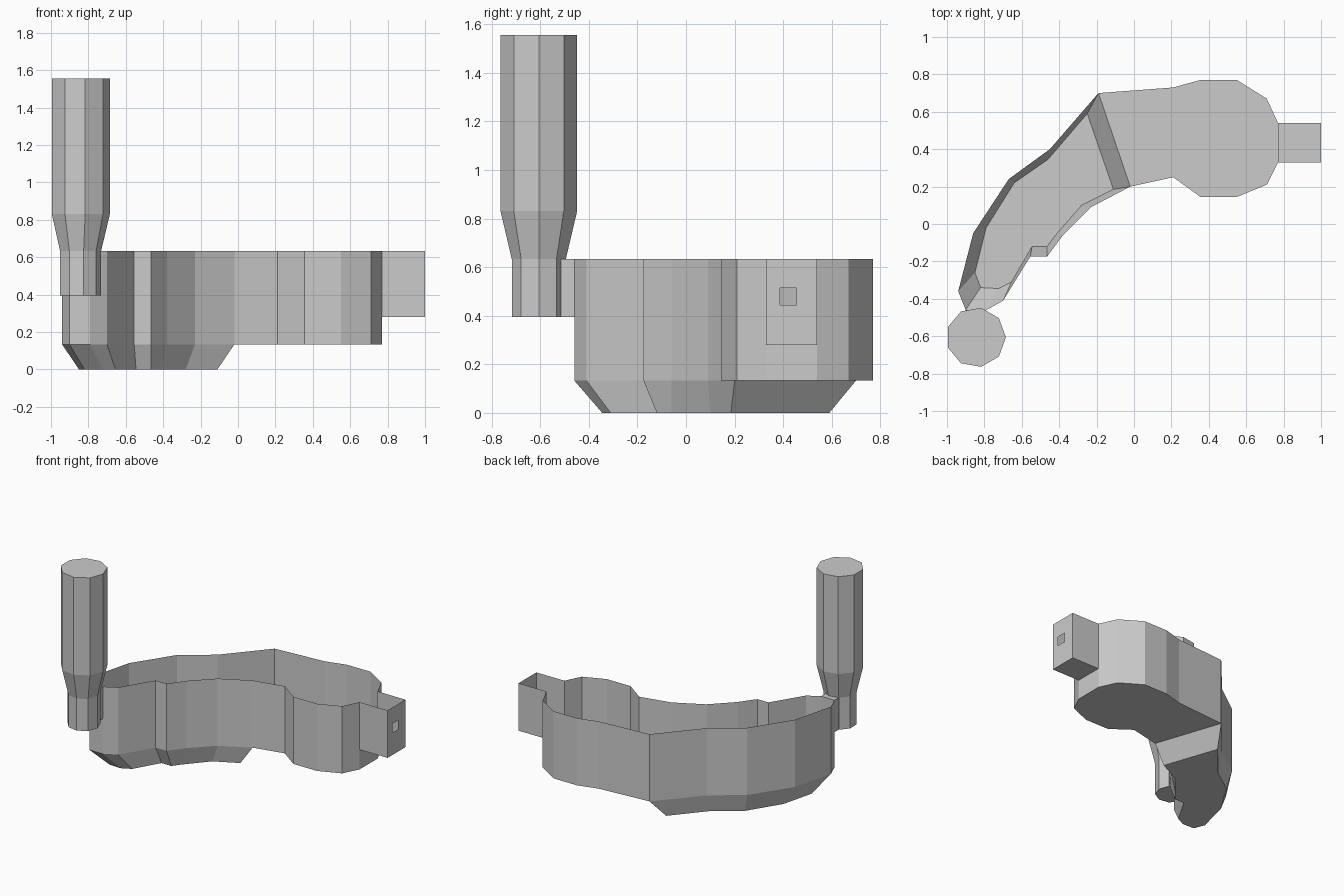
import bpy, bmesh
from math import cos, sin, radians

if "Cube" in bpy.data.objects:
    bpy.data.objects.remove(bpy.data.objects["Cube"])

TOP, STEP, SPOUT_Z = 0.633, 0.133, 0.28

def make(name, bm):
    bmesh.ops.remove_doubles(bm, verts=bm.verts, dist=0.0005)
    bmesh.ops.recalc_face_normals(bm, faces=bm.faces)
    me = bpy.data.meshes.new(name)
    bm.to_mesh(me)
    bm.free()
    ob = bpy.data.objects.new(name, me)
    bpy.context.collection.objects.link(ob)
    return ob

def face(bm, pts):
    return bm.faces.new([bm.verts.new(p) for p in pts])

def strip(bm, a, b, closed=False):
    """Quads between two matching rows of points."""
    n = len(a)
    for i in range(n if closed else n - 1):
        j = (i + 1) % n
        face(bm, [a[i], a[j], b[j], b[i]])

def at(pts, z):
    return [(x, y, z) for x, y in pts]

# Outline of the curved deep section, and its smaller sunken floor
deep = [(-.19, .70), (-.45, .40), (-.67, .24), (-.86, -.05), (-.94, -.36),
        (-.90, -.46), (-.79, -.46), (-.70, -.41), (-.555, -.175), (-.465, -.175),
        (-.38, -.06), (-.23, .09), (-.02, .20)]
floor = [(-.25, .59), (-.46, .345), (-.64, .22), (-.79, -.02), (-.85, -.26),
         (-.82, -.34), (-.725, -.345), (-.655, -.31), (-.545, -.12), (-.465, -.12),
         (-.42, -.06), (-.28, .10), (-.11, .185)]
# Outline of the shallow rounded section, split by the spout opening
front = [(-.02, .20), (.21, .25), (.355, .145), (.55, .145), (.71, .21), (.77, .33)]
back = [(.77, .54), (.71, .67), (.55, .77), (.355, .77), (.21, .73), (-.19, .70)]

# Open-topped tray
bm = bmesh.new()
for row in (deep, front, back):
    strip(bm, at(row, STEP), at(row, TOP))
strip(bm, at(floor, 0), at(deep, STEP), closed=True)
face(bm, at(floor, 0))
face(bm, at(front + back, STEP))
gap = [front[-1], back[0]]
strip(bm, at(gap, STEP), at(gap, SPOUT_Z))
make("tray", bm)

# Open spout box with a small square hole in its end
bm = bmesh.new()
x0, x1, y0, y1 = .77, 1.0, .33, .54
for y in (y0, y1):
    face(bm, [(x0, y, SPOUT_Z), (x1, y, SPOUT_Z), (x1, y, TOP), (x0, y, TOP)])
face(bm, at([(x0, y0), (x1, y0), (x1, y1), (x0, y1)], SPOUT_Z))
outer = [(x1, y0, SPOUT_Z), (x1, y1, SPOUT_Z), (x1, y1, TOP), (x1, y0, TOP)]
hole = [(x1, .387, .445), (x1, .455, .445), (x1, .455, .513), (x1, .387, .513)]
strip(bm, outer, hole, closed=True)
make("spout", bm)

# Nine-sided handle with a narrow neck
bm = bmesh.new()
def ring(r, z):
    return [(-.845 + r * cos(radians(40 * i)), -.606 + r * sin(radians(40 * i)), z)
            for i in range(9)]
rings = [ring(.113, .395), ring(.113, TOP), ring(.16, .83), ring(.16, 1.555)]
for a, b in zip(rings, rings[1:]):
    strip(bm, a, b, closed=True)
face(bm, rings[0])
face(bm, rings[-1])
make("handle", bm)

# Bracket joining handle to tray
bm = bmesh.new()
base = [(-.90, -.52), (-.79, -.52), (-.79, -.46), (-.90, -.46)]
strip(bm, at(base, .395), at(base, TOP), closed=True)
face(bm, at(base, .395))
face(bm, at(base, TOP))
make("handle_bracket", bm)
